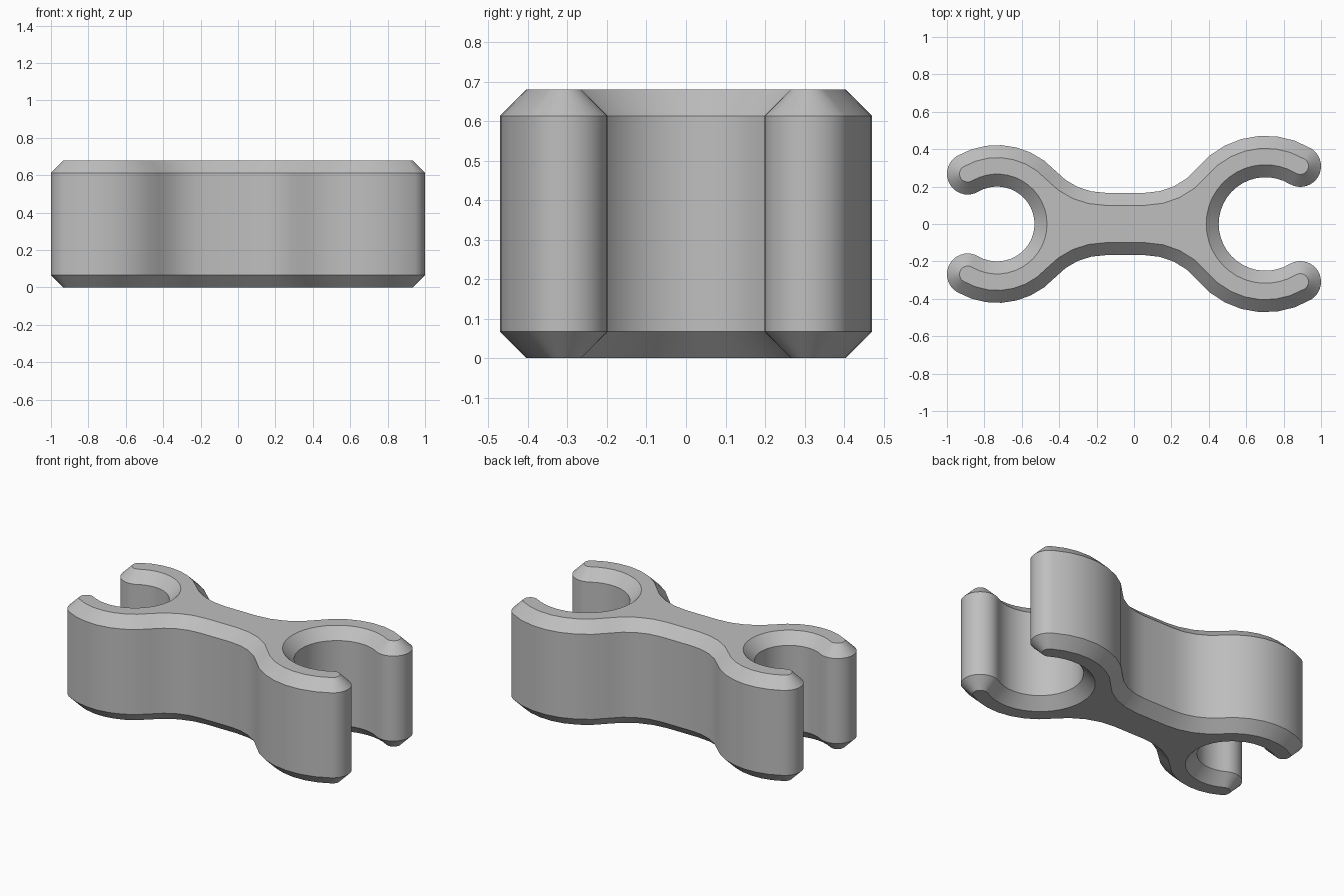
import bpy
import bmesh
from math import sin, cos, pi, sqrt, acos, atan2, radians, ceil

# Remove the default cube only
cube = bpy.data.objects.get("Cube")
if cube:
    bpy.data.objects.remove(cube)

HEIGHT = 0.68
CHAMFER = 0.067
BAR = 0.167      # half width of the middle bar
FILLET = 0.357   # radius where the bar flows into a jaw
WALL = 0.222     # thickness of the jaw walls


def arc(cx, cy, r, start, end, step):
    n = ceil(abs(end - start) / radians(step))
    angles = [start + (end - start) * i / n for i in range(n + 1)]
    return [(cx + r * cos(a), cy + r * sin(a)) for a in angles]


def half_jaw(centre, bore, inset):
    """Upper half of one jaw outline, from the bar round the tip to the axis."""
    outer, mid, cap = bore + WALL, bore + WALL / 2, WALL / 2
    fy = BAR + FILLET
    fx = centre - sqrt((outer + FILLET) ** 2 - fy ** 2)
    meet = atan2(-fy, centre - fx)
    tip = acos((1 - cap - centre) / mid)
    pts = arc(fx, fy, FILLET + inset, -pi / 2, meet, 14)
    pts += arc(centre, 0, outer - inset, meet + pi, tip, 12)[1:]
    pts += arc(centre + mid * cos(tip), mid * sin(tip), cap - inset,
               tip, tip - pi, 10)[1:]
    pts += arc(centre, 0, bore + inset, tip, pi, 9)[1:]
    return pts


def outline(inset):
    big = half_jaw(0.703, 0.25, inset)
    small = half_jaw(0.732, 0.2, inset)
    loop = big + [(x, -y) for x, y in reversed(big[:-1])]
    loop += [(-x, -y) for x, y in small]
    loop += [(-x, y) for x, y in reversed(small[:-1])]
    return loop


# Stack the outline as chamfered layers
bm = bmesh.new()
layers = []
for z, inset in ((0, CHAMFER), (CHAMFER, 0),
                 (HEIGHT - CHAMFER, 0), (HEIGHT, CHAMFER)):
    layers.append([bm.verts.new((x, y, z)) for x, y in outline(inset)])
for low, high in zip(layers, layers[1:]):
    for i in range(len(low)):
        bm.faces.new((low[i - 1], low[i], high[i], high[i - 1]))
bm.faces.new(layers[0])
bm.faces.new(layers[-1])
bmesh.ops.recalc_face_normals(bm, faces=bm.faces)

mesh = bpy.data.meshes.new("double_clip")
bm.to_mesh(mesh)
bm.free()
clip = bpy.data.objects.new("double_clip", mesh)
bpy.context.collection.objects.link(clip)

# Plain grey material
grey = bpy.data.materials.new("light_grey")
grey.use_nodes = True
colour = (0.52, 0.52, 0.52, 1)
grey.diffuse_color = colour
grey.node_tree.nodes["Principled BSDF"].inputs["Base Color"].default_value = colour
mesh.materials.append(grey)

# Smooth curved walls, crisp chamfer edges
bpy.ops.object.select_all(action='DESELECT')
clip.select_set(True)
bpy.context.view_layer.objects.active = clip
bpy.ops.object.shade_smooth_by_angle(angle=radians(30))
